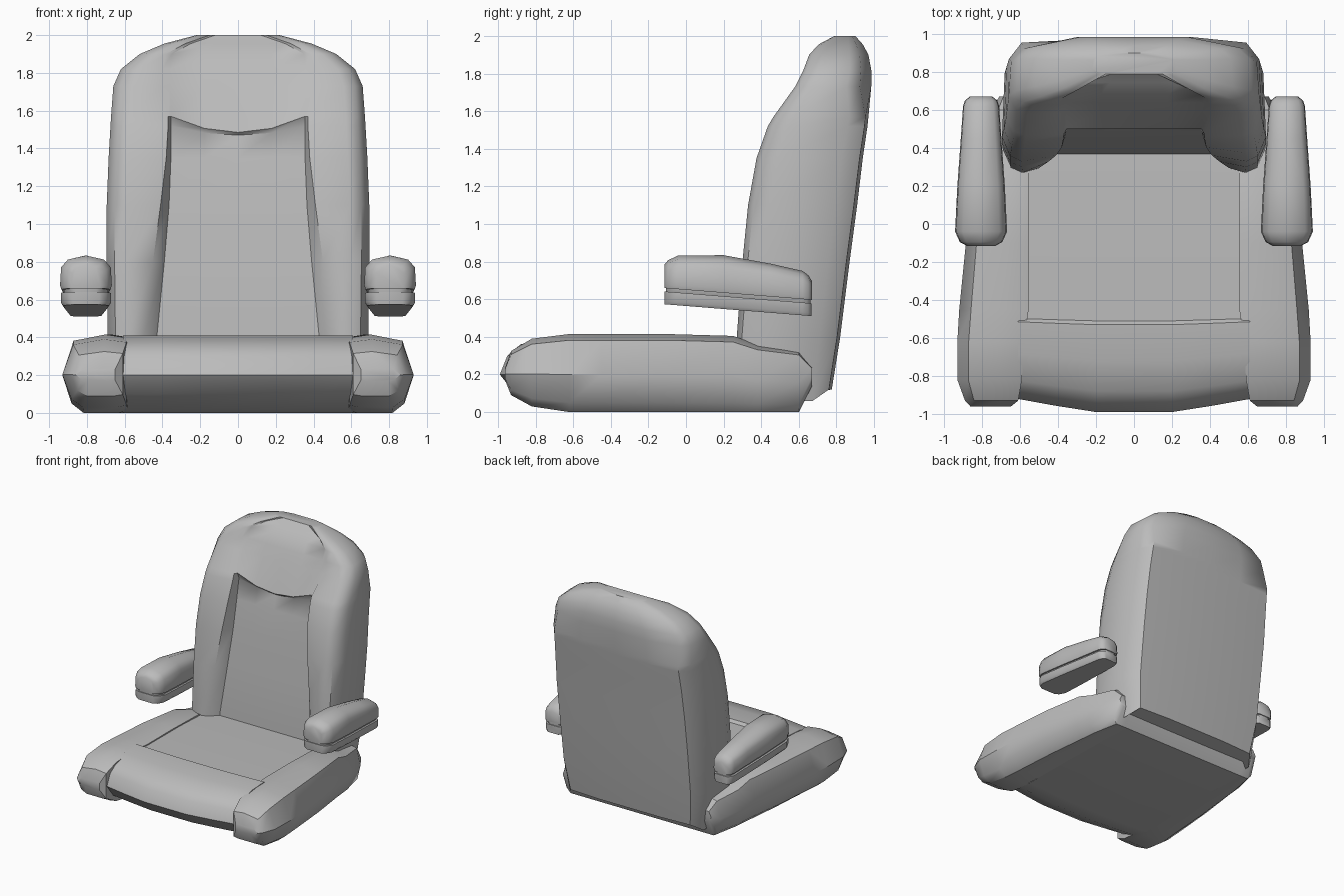
import bpy, bmesh
from math import radians

cube = bpy.data.objects.get("Cube")
if cube:
    bpy.data.objects.remove(cube, do_unlink=True)

GREY = (0.5, 0.5, 0.5, 1)
upholstery = bpy.data.materials.new("grey_upholstery")
upholstery.use_nodes = True
upholstery.diffuse_color = GREY
shader = next(n for n in upholstery.node_tree.nodes if n.type == 'BSDF_PRINCIPLED')
shader.inputs["Base Color"].default_value = GREY


def loft(name, rings, angle=32):
    """Skin a list of equal-length closed rings and cap both ends."""
    bm = bmesh.new()
    rows = [[bm.verts.new(p) for p in ring] for ring in rings]
    count = len(rows[0])
    for a, b in zip(rows, rows[1:]):
        for i in range(count):
            j = (i + 1) % count
            bm.faces.new((a[i], a[j], b[j], b[i]))
    bm.faces.new(rows[0])
    bm.faces.new(rows[-1])
    bmesh.ops.recalc_face_normals(bm, faces=bm.faces[:])
    mesh = bpy.data.meshes.new(name)
    bm.to_mesh(mesh)
    bm.free()
    mesh.materials.append(upholstery)
    obj = bpy.data.objects.new(name, mesh)
    bpy.context.collection.objects.link(obj)
    bpy.ops.object.select_all(action='DESELECT')
    obj.select_set(True)
    bpy.context.view_layer.objects.active = obj
    bpy.ops.object.shade_smooth_by_angle(angle=radians(angle))
    return obj


# Seat cushion: side profile (y, z) swept across x, with a bowed front
# and a step down to the sitting panel
cushion_profile = [
    (-0.99, 0.2), (-0.95, 0.3), (-0.88, 0.36), (-0.72, 0.4), (-0.53, 0.41),
    (-0.51, 0.387), (0, 0.385), (0.55, 0.36), (0.67, 0.2), (0.66, 0.12), (0.6, 0),
    (-0.6, 0), (-0.74, 0.02), (-0.91, 0.1),
]


def cushion_ring(x, setback):
    return [(x, y + setback * max(0, -y - 0.4) / 0.6, z) for y, z in cushion_profile]


loft("seat_cushion", [cushion_ring(x, s) for x, s in
                      ((-0.61, 0.07), (-0.42, 0.035), (-0.2, 0), (0.2, 0),
                       (0.42, 0.035), (0.61, 0.07))])


# Seat bolsters: one cross-section scaled along y
bolster_section = [(0, 0.03), (0.15, 0), (0.68, 0), (0.86, 0.12), (1, 0.48),
                   (0.83, 0.92), (0.35, 1), (0, 0.955)]
# y, inner x, outer x, bottom z, top z
bolster_stations = [
    (-0.962, 0.65, 0.86, 0.17, 0.235),
    (-0.93, 0.61, 0.89, 0.09, 0.325),
    (-0.82, 0.59, 0.93, 0.03, 0.39),
    (-0.62, 0.58, 0.93, 0, 0.415),
    (-0.45, 0.555, 0.92, 0, 0.415),
    (-0.1, 0.555, 0.885, 0, 0.415),
    (0.25, 0.555, 0.83, 0, 0.405),
    (0.38, 0.555, 0.81, 0, 0.36),
    (0.6, 0.55, 0.75, 0, 0.33),
    (0.67, 0.58, 0.71, 0.14, 0.24),
]


def bolster(name, side):
    loft(name, [[(side * (xi + u * (xo - xi)), y, lo + v * (hi - lo))
                 for u, v in bolster_section]
                for y, xi, xo, lo, hi in bolster_stations], 36)


# Armrests: tapered pad, recessed gap and base, all on a sloping underside
pad_section = [(-0.95, 0), (0.95, 0), (1, 0.12), (0.96, 0.65), (0.7, 0.88),
               (0, 1), (-0.7, 0.88), (-0.96, 0.65), (-1, 0.12)]
base_section = [(-0.9, 0), (0.9, 0), (1, 0.25), (1, 1), (-1, 1), (-1, 0.25)]
# y, half width, pad height
arm_stations = [(-0.115, 0.075, 0.125), (-0.095, 0.112, 0.15), (-0.04, 0.137, 0.18),
                (0.2, 0.125, 0.2), (0.45, 0.107, 0.175), (0.62, 0.095, 0.15),
                (0.65, 0.085, 0.13), (0.67, 0.06, 0.1)]


def arm_part(name, side, section, drop, inset, height=None):
    loft(name, [[(side * (0.805 + u * (w - inset)), y + inset * (0.3 - y),
                  0.65 - 0.08 * y - drop + v * (height or h))
                 for u, v in section] for y, w, h in arm_stations], 40)


for label, side in (("left", 1), ("right", -1)):
    bolster(label + "_seat_bolster", side)
    arm_part(label + "_armrest_pad", side, pad_section, 0, 0)
    arm_part(label + "_armrest_gap", side, base_section, 0.03, 0.02, 0.05)
    arm_part(label + "_armrest_base", side, base_section, 0.086, 0.004, 0.068)


# Backrest: horizontal sections with side wings, a sunken panel and a head pad
# z, half width, wing front y, panel y, back y, panel edge x, wing inner x, sag
back_levels = [
    (0.06, 0.65, 0.27, 0.36, 0.775, 0.44, 0.51, 0),
    (0.4, 0.69, 0.27, 0.37, 0.82, 0.43, 0.5, 0),
    (0.8, 0.695, 0.3, 0.415, 0.87, 0.39, 0.45, 0),
    (1.1, 0.695, 0.33, 0.455, 0.91, 0.365, 0.41, 0),
    (1.35, 0.685, 0.375, 0.49, 0.94, 0.355, 0.38, 0),
    (1.52, 0.675, 0.435, 0.52, 0.965, 0.355, 0.37, 0.05),
    (1.57, 0.672, 0.465, 0.5, 0.97, 0.355, 0.37, 0.085),
    (1.73, 0.66, 0.58, 0.595, 0.985, 0.36, 0.4, 0),
    (1.82, 0.62, 0.625, 0.64, 0.985, 0.36, 0.4, 0),
    (1.9, 0.52, 0.655, 0.68, 0.97, 0.35, 0.38, 0),
    (1.955, 0.39, 0.705, 0.745, 0.94, 0.25, 0.28, 0),
    (2, 0.22, 0.79, 0.79, 0.9, 0.12, 0.15, 0),
]


def back_ring(z, xo, yw, yp, yb, xi, xw, sag):
    depth = yb - yw
    low = 0.06 if z < 0.1 else 0
    rounding = 0.15 if z > 1.6 else 0.03
    half = [
        (0, yp, z - sag), (xi / 2, yp, z - sag * 0.75), (xi, yp, z),
        (xw, yp * 0.25 + yw * 0.75, z), (xo * 0.85, yw, z),
        (xo * 0.94, yw + depth * 0.05, z), (xo, yw + depth * 0.22, z),
        (xo * 0.98, yb - depth * (0.17 + rounding), z),
        (xo * 0.88, yb - depth * rounding, z + low),
        (xo * 0.45, yb, z + low), (0, yb, z + low),
    ]
    return half + [(-x, y, h) for x, y, h in half[-2:0:-1]]


loft("backrest", [back_ring(*level) for level in back_levels], 42)
